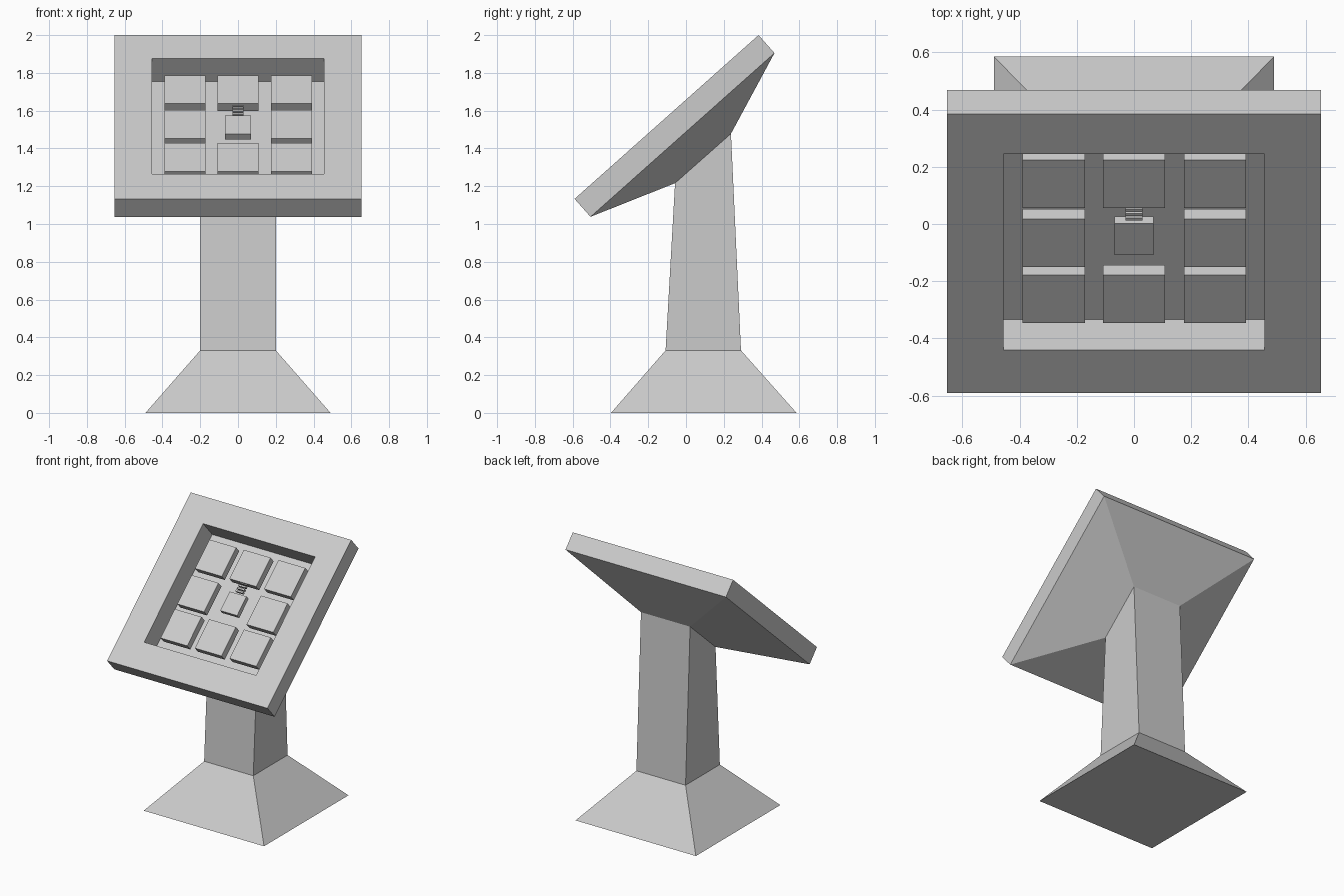
import bpy
import bmesh
from math import atan2
from mathutils import Matrix, Vector

cube = bpy.data.objects.get("Cube")
if cube:
    bpy.data.objects.remove(cube)

grey = bpy.data.materials.new("light_grey")
grey.use_nodes = True
grey.diffuse_color = (0.6, 0.6, 0.6, 1)
grey.node_tree.nodes["Principled BSDF"].inputs["Base Color"].default_value = grey.diffuse_color

# Sloped panel frame: local x across, local y up the slope, local z out of it
LOW, HIGH = Vector((0, -0.59, 1.133)), Vector((0, 0.384, 2.0))
SLOPE = (HIGH - LOW).length
TILT = atan2(HIGH.z - LOW.z, HIGH.y - LOW.y)
PANEL = Matrix.Translation(LOW) @ Matrix.Rotation(TILT, 4, 'X')


def finish(bm, name):
    bmesh.ops.recalc_face_normals(bm, faces=bm.faces)
    mesh = bpy.data.meshes.new(name)
    bm.to_mesh(mesh)
    bm.free()
    mesh.materials.append(grey)
    obj = bpy.data.objects.new(name, mesh)
    bpy.context.collection.objects.link(obj)
    return obj


def ring(half_width, front, back):
    """Rectangle from a front and a back (y, z) point."""
    return [Vector((sx * half_width, *p))
            for sx, p in ((-1, front), (1, front), (1, back), (-1, back))]


def panel_ring(half_width, start, end, depth):
    return [PANEL @ p for p in ring(half_width, (start, -depth), (end, -depth))]


# Pedestal, flared head and recessed panel as one lofted body
rings = [
    ring(0.49, (-0.397, 0), (0.585, 0)),
    ring(0.2, (-0.108, 0.331), (0.291, 0.331)),
    ring(0.2, (-0.058, 1.216), (0.238, 1.478)),
    panel_ring(0.653, 0, SLOPE, 0.127),
    panel_ring(0.653, 0, SLOPE, 0),
    panel_ring(0.456, 0.2, 1.118, 0),
    panel_ring(0.456, 0.2, 1.118, 0.162),
]
bm = bmesh.new()
loops = [[bm.verts.new(p) for p in r] for r in rings]
for a, b in zip(loops, loops[1:]):
    for i in range(4):
        j = (i + 1) % 4
        bm.faces.new((a[i], a[j], b[j], b[i]))
bm.faces.new(loops[0])
bm.faces.new(loops[-1])
finish(bm, "pedestal_and_panel")


def block(name, x, y, width, length, top, bottom):
    """Box lying in the panel recess, between two depths."""
    bm = bmesh.new()
    bmesh.ops.create_cube(bm, size=1)
    bmesh.ops.scale(bm, vec=(width, length, top - bottom), verts=bm.verts)
    bmesh.ops.translate(bm, vec=(x, y, (top + bottom) / 2), verts=bm.verts)
    bm.transform(PANEL)
    finish(bm, name)


# Eight large keys around the middle
for row, y in zip(("lower", "middle", "upper"), (0.391, 0.654, 0.929)):
    for side, x in zip(("right", "centre", "left"), (-0.28, 0, 0.283)):
        if (row, side) != ("middle", "centre"):
            block(f"{row}_{side}_key", x, y, 0.218, 0.224, -0.053, -0.106)

# Small middle key with a stack of thin slats above it
block("small_middle_key", 0, 0.661, 0.138, 0.148, -0.064, -0.1)
for i in range(4):
    block(f"slat_{i + 1}", 0, 0.755 + 0.021 * i, 0.06, 0.012, -0.064, -0.085)
